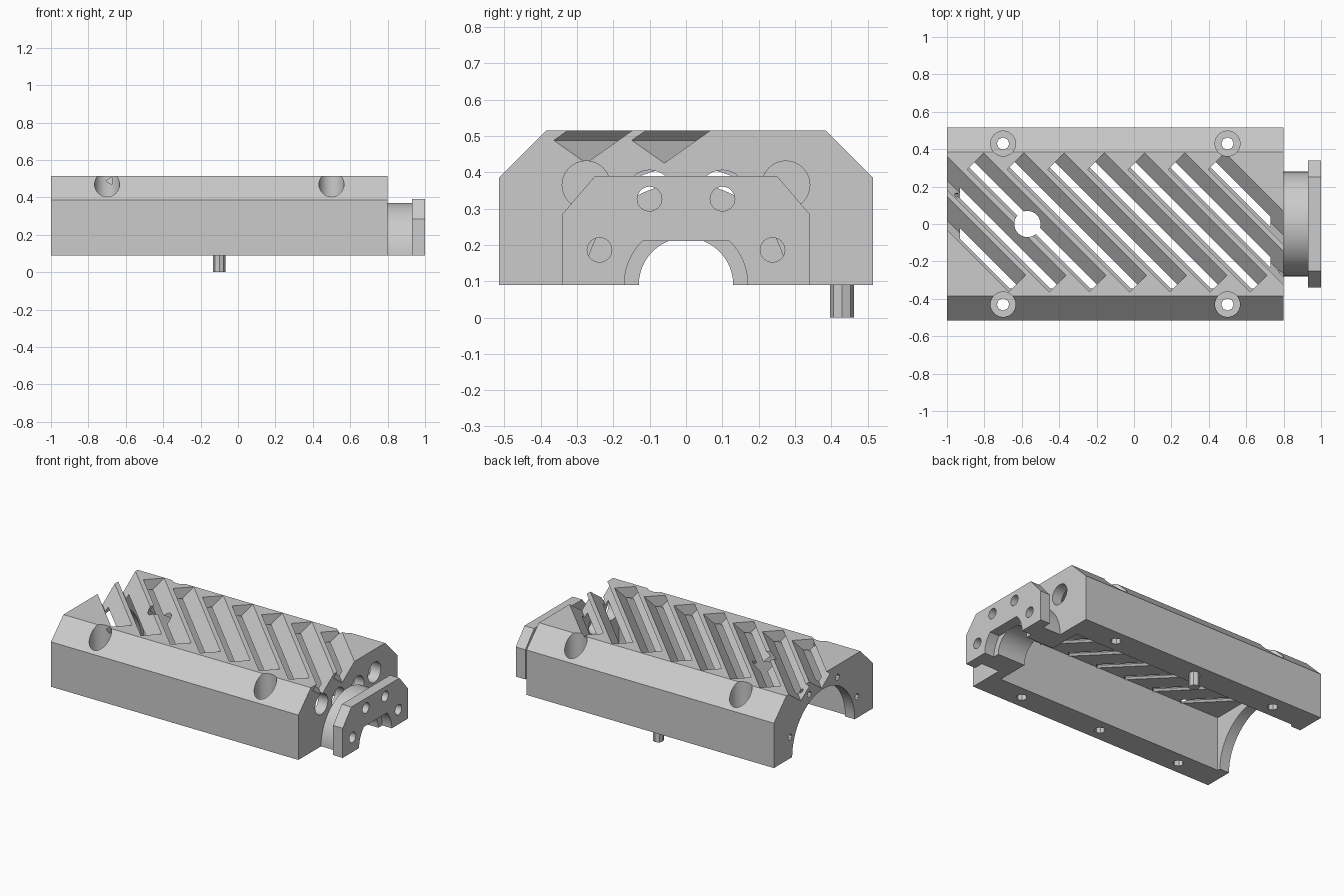
import bpy, bmesh, math
from mathutils import Matrix, Vector

if "Cube" in bpy.data.objects:
    bpy.data.objects.remove(bpy.data.objects["Cube"])

grey = bpy.data.materials.new("plain_grey")
grey.use_nodes = True
grey.diffuse_color = (0.6, 0.6, 0.6, 1)
grey.node_tree.nodes["Principled BSDF"].inputs["Base Color"].default_value = (0.6, 0.6, 0.6, 1)

BASE = 0.09      # underside of the housing
R2 = math.sqrt(2)


def finish(name, bm):
    bmesh.ops.recalc_face_normals(bm, faces=bm.faces)
    mesh = bpy.data.meshes.new(name)
    bm.to_mesh(mesh)
    bm.free()
    mesh.materials.append(grey)
    ob = bpy.data.objects.new(name, mesh)
    bpy.context.scene.collection.objects.link(ob)
    return ob


def extrude_x(name, outline, x0, x1):
    """Prism along x from a (y, z) outline."""
    bm = bmesh.new()
    face = bm.faces.new([bm.verts.new((x0, y, z)) for y, z in outline])
    out = bmesh.ops.extrude_face_region(bm, geom=[face])["geom"]
    bmesh.ops.translate(bm, vec=(x1 - x0, 0, 0),
                        verts=[v for v in out if isinstance(v, bmesh.types.BMVert)])
    return finish(name, bm)


def rod(name, start, axis, length, radius, sides=32):
    bm = bmesh.new()
    turn = Matrix.Rotation(math.pi / 2, 4, 'Y') if axis == 'X' else Matrix()
    bmesh.ops.create_cone(bm, cap_ends=True, segments=sides, radius1=radius, radius2=radius,
                          depth=length,
                          matrix=Matrix.Translation(start) @ turn @ Matrix.Translation((0, 0, length / 2)))
    return finish(name, bm)


def box(name, centre, axes, size):
    rot = Matrix(axes).transposed().to_4x4()
    bm = bmesh.new()
    bmesh.ops.create_cube(bm, size=1, matrix=Matrix.Translation(centre) @ rot @ Matrix.Diagonal((*size, 1)))
    return finish(name, bm)


def cut(target, cutter):
    cutter.hide_render = True
    mod = target.modifiers.new("cut", 'BOOLEAN')
    mod.operation = 'DIFFERENCE'
    mod.solver = 'EXACT'
    mod.object = cutter
    bpy.context.view_layer.objects.active = target
    bpy.ops.object.modifier_apply(modifier=mod.name)
    bpy.data.objects.remove(cutter)


def arc(radius, n=32):
    return [(radius * math.cos(math.pi * i / n), BASE + radius * math.sin(math.pi * i / n))
            for i in range(n + 1)]


def mirrored(half):
    return half + [(-y, z) for y, z in reversed(half)]


def polar(radius, degrees):
    a = math.radians(degrees)
    return radius * math.cos(a), BASE + radius * math.sin(a)


# Main housing with chamfered shoulders, hollow below
housing = extrude_x("housing", mirrored([(0.515, BASE), (0.515, 0.385), (0.385, 0.515)]), -1, 0.8)
cut(housing, box("cavity_cutter", (-0.1, 0, 0.22), ((1, 0, 0), (0, 1, 0), (0, 0, 1)), (1.66, 0.69, 0.45)))

# Slanted vent slots across the roof
along = Vector((1, -1, 0)) / R2
across = Vector((1, 1, 0)) / R2
up = Vector((0, 0, 1))
rise = (across + up) / R2
lean = (up - across) / R2
for k in range(9):
    s = 0.74 - 0.215 * k
    centre = (across * s + along * (s + 0.021)) / R2 + up * 0.425 + rise * 0.125 + lean * 0.0445
    cut(housing, box("slot_cutter", centre, (along, rise, lean), (0.925, 0.25, 0.089)))

# Round port in the roof
cut(housing, rod("port_cutter", (-0.57, 0, 0.3), 'Z', 0.4, 0.07))

# Wide arch with bolt holes at the left-hand end
cut(housing, rod("arch_cutter", (-1.1, 0, BASE), 'X', 0.2, 0.325, 64))
for angle in (22, 67, 113, 158):
    y, z = polar(0.375, angle)
    cut(housing, rod("end_hole_cutter", (-1.1, y, z), 'X', 0.16, 0.02, 8))

# Access holes and bore in the coupling end
for side in (-1, 1):
    for y, z in ((0.275, 0.365), (0.1, 0.34)):
        cut(housing, rod("access_cutter", (0.7, side * y, z), 'X', 0.2, 0.066))
cut(housing, rod("bore_cutter", (0.7, 0, BASE), 'X', 0.2, 0.13, 48))

# Vertical screw holes: counterbored at the corners, plain in the middle
for y in (-0.43, 0.43):
    for x in (-0.7, 0.5):
        cut(housing, rod("counterbore_cutter", (x, y, 0.33), 'Z', 0.3, 0.067))
        cut(housing, rod("screw_hole_cutter", (x, y, 0), 'Z', 0.45, 0.033, 8))
    cut(housing, rod("blind_hole_cutter", (-0.1, y, 0), 'Z', 0.2, 0.033, 8))

# Half-round neck
neck = extrude_x("neck", arc(0.28), 0.8, 0.93)
cut(neck, rod("neck_bore_cutter", (0.75, 0, BASE), 'X', 0.25, 0.13, 48))

# Coupling flange with flat-topped opening and four bolt holes
flange = extrude_x("flange", mirrored([(0.34, BASE), (0.34, 0.285), (0.25, 0.39)]), 0.93, 1)
opening = [(y, min(z, 0.215)) for y, z in arc(0.17) if z < 0.216]
opening = [(0.17, 0)] + opening + [(-0.17, 0)]
cut(flange, extrude_x("opening_cutter", opening, 0.9, 1.1))
for angle in (22, 67, 113, 158):
    y, z = polar(0.257, angle)
    cut(flange, rod("flange_hole_cutter", (0.9, y, z), 'X', 0.2, 0.034, 16))

# Locating pin under the rim
pin = rod("locating_pin", (-0.1, 0.43, 0), 'Z', 0.2, 0.033, 8)

for ob in (housing, neck, flange):
    bpy.ops.object.select_all(action='DESELECT')
    ob.select_set(True)
    bpy.context.view_layer.objects.active = ob
    bpy.ops.object.shade_smooth_by_angle(angle=math.radians(25))
